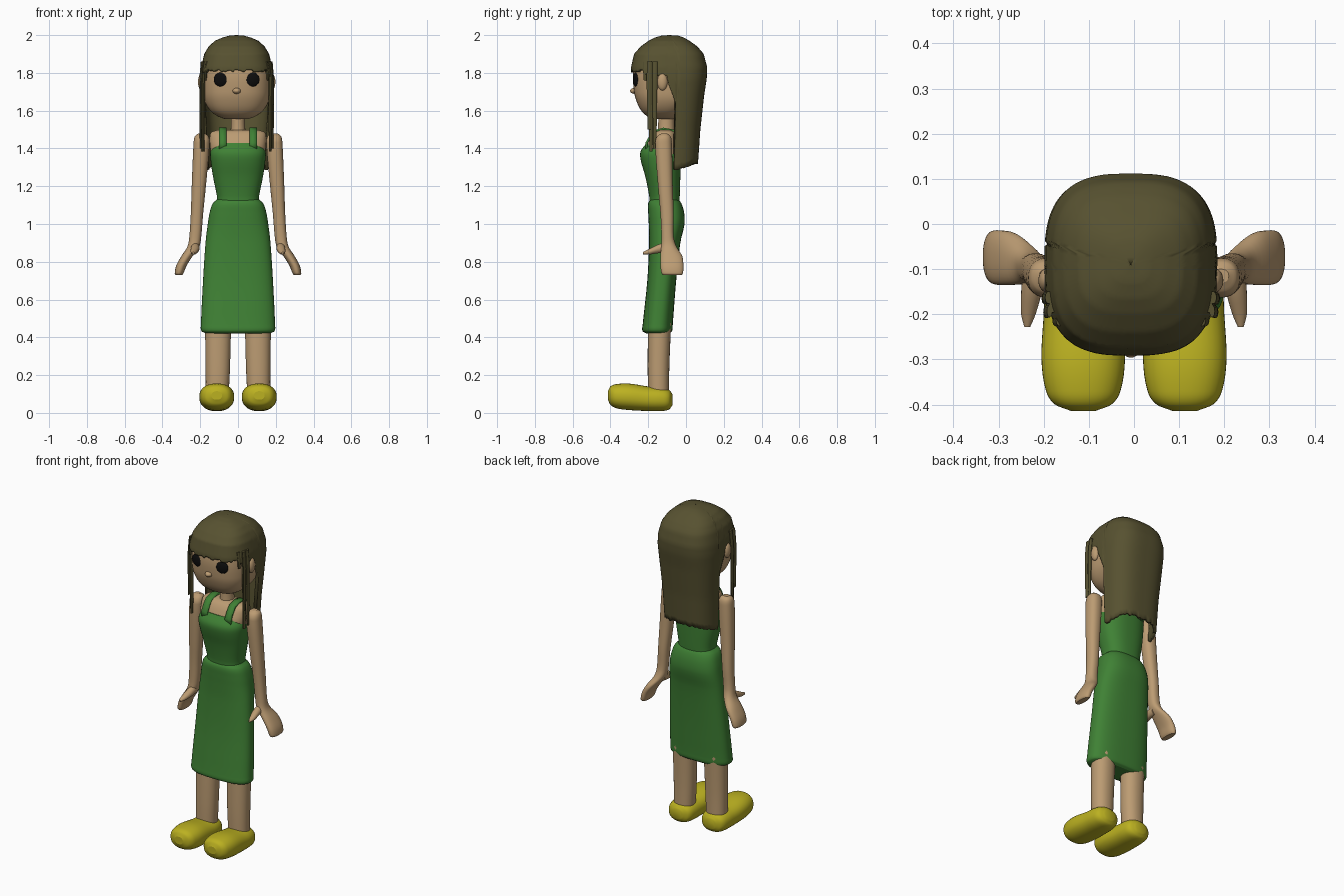
import bpy, math, random

if "Cube" in bpy.data.objects:
    bpy.data.objects.remove(bpy.data.objects["Cube"])
random.seed(4)

def material(name, rgb):
    m = bpy.data.materials.new(name)
    m.diffuse_color = (*rgb, 1)
    m.use_nodes = True
    m.node_tree.nodes["Principled BSDF"].inputs["Base Color"].default_value = m.diffuse_color
    return m

SKIN = material("skin", (.50, .33, .17))
GREEN = material("green_cloth", (.05, .22, .035))
HAIR = material("brown_hair", (.095, .083, .03))
YELLOW = material("yellow_shoe", (.50, .44, .015))
BLACK = material("black_eye", (.004, .004, .004))

def make(name, mat, verts, faces, mirror=False, solid=0, angle=40):
    me = bpy.data.meshes.new(name)
    me.from_pydata(verts, [], faces)
    me.materials.append(mat)
    me.shade_smooth()
    me.set_sharp_from_angle(angle=math.radians(angle))
    ob = bpy.data.objects.new(name, me)
    bpy.context.collection.objects.link(ob)
    if solid:
        s = ob.modifiers.new("thickness", 'SOLIDIFY')
        s.thickness, s.offset = solid, -1
    if mirror:
        ob.modifiers.new("mirror", 'MIRROR')
    return ob

def smooth_rings(rings, sub):
    """Insert Hermite-interpolated rings between the given ones."""
    def slope(i, k):
        a, b = rings[max(i - 1, 0)], rings[min(i + 1, len(rings) - 1)]
        return (b[k] - a[k]) / (b[0] - a[0])
    out = []
    for i in range(len(rings) - 1):
        p, q = rings[i], rings[i + 1]
        d = q[0] - p[0]
        for j in range(sub):
            s = j / sub
            h = (2*s**3 - 3*s*s + 1, s**3 - 2*s*s + s, 3*s*s - 2*s**3, s**3 - s*s)
            out.append([p[0] + d * s] + [h[0]*p[k] + h[1]*d*slope(i, k) + h[2]*q[k]
                       + h[3]*d*slope(i + 1, k) for k in range(1, 5)])
    return out + [list(rings[-1])]

def unit(a, n):
    c, s = math.cos(a), math.sin(a)
    r = (abs(c)**n + abs(s)**n) ** (-1 / n)
    return c * r, s * r

def grid_faces(rows, seg):
    return [(r*seg + i, r*seg + (i+1) % seg, (r+1)*seg + (i+1) % seg, (r+1)*seg + i)
            for r in range(rows - 1) for i in range(seg)]

def loft(name, mat, rings, axis='z', n=2, seg=36, sub=4, mirror=False):
    """Rings are (level, x0, x1, other0, other1) extents along z or y."""
    rings = smooth_rings(rings, sub)
    verts = []
    for t, x0, x1, v0, v1 in rings:
        for i in range(seg):
            c, s = unit(2 * math.pi * i / seg, n)
            x, v = (x0+x1)/2 + c*(x1-x0)/2, (v0+v1)/2 + s*(v1-v0)/2
            verts.append((x, v, t) if axis == 'z' else (x, t, v))
    faces = grid_faces(len(rings), seg)
    faces += [tuple(range(seg)), tuple(range(len(verts) - seg, len(verts)))]
    ob = make(name, mat, verts, faces, mirror)
    import bmesh
    bm = bmesh.new()
    bm.from_mesh(ob.data)
    bmesh.ops.recalc_face_normals(bm, faces=bm.faces)
    bm.to_mesh(ob.data)
    bm.free()
    return ob

def ball(name, mat, loc, size, rot=0):
    bpy.ops.mesh.primitive_uv_sphere_add(segments=24, ring_count=14, location=loc, rotation=(0, 0, rot))
    ob = bpy.context.object
    ob.name, ob.scale = name, size
    ob.data.materials.append(mat)
    ob.data.shade_smooth()

def sym(rows):
    return [(z, -w, w, a, b) for z, w, a, b in rows]

# shoes and legs
loft("shoes", YELLOW, [(-.414, .085, .14, .07, .115), (-.40, .05, .175, .043, .14),
     (-.37, .03, .195, .025, .152), (-.30, .02, .205, .015, .155), (-.20, .025, .20, .01, .14),
     (-.13, .03, .195, .01, .135), (-.09, .045, .18, .018, .122), (-.072, .08, .145, .04, .10)],
     axis='y', n=2.3, mirror=True)
loft("legs", SKIN, [(.08, .05, .17, -.20, -.09), (.25, .042, .172, -.203, -.088),
     (.55, .035, .175, -.20, -.075)], n=2.2, mirror=True)

# skirt, bodice and upper body
loft("skirt", GREEN, sym([(.42, .165, -.21, -.09), (.432, .193, -.23, -.074), (.47, .196, -.229, -.07),
     (.70, .185, -.205, -.052), (.90, .172, -.195, -.03), (1.0, .16, -.197, -.008), (1.06, .15, -.20, -.01),
     (1.11, .133, -.20, -.025), (1.135, .105, -.185, -.045)]), n=2.6, seg=48)
loft("bodice", GREEN, sym([(1.11, .11, -.192, -.035), (1.15, .112, -.195, -.033), (1.25, .132, -.215, -.03),
     (1.34, .145, -.24, -.028), (1.385, .145, -.24, -.028), (1.43, .12, -.208, -.04)]), n=2.5, seg=48)
loft("chest", SKIN, sym([(1.30, .135, -.2, -.035), (1.40, .147, -.212, -.033), (1.45, .15, -.195, -.037),
     (1.485, .142, -.172, -.05), (1.498, .11, -.15, -.07)]), n=2.6, seg=48)
loft("neck", SKIN, sym([(1.46, .042, -.15, -.06), (1.53, .037, -.147, -.063), (1.62, .037, -.147, -.063)]))

# shoulder straps
path = [(-.213, 1.39), (-.215, 1.43), (-.195, 1.465), (-.17, 1.496), (-.12, 1.51),
        (-.065, 1.50), (-.04, 1.465), (-.026, 1.38)]
verts = [(x, y, z) for y, z in path for x in (.06, .10)]
make("straps", GREEN, verts, [(2*i, 2*i+1, 2*i+3, 2*i+2) for i in range(len(path) - 1)],
     mirror=True, solid=.012, angle=60)

# arms with mitten hands, and thumbs
loft("arms", SKIN, [(1.48, .175, .21, -.13, -.10), (1.465, .157, .228, -.152, -.082),
     (1.43, .15, .235, -.163, -.075), (1.2, .17, .245, -.148, -.07), (1.05, .185, .25, -.135, -.065),
     (.93, .195, .258, -.13, -.065), (.88, .205, .268, -.132, -.05), (.83, .24, .30, -.135, -.02),
     (.78, .272, .327, -.135, -.014), (.74, .288, .335, -.13, -.016), (.73, .295, .33, -.122, -.022)],
     n=2.3, mirror=True)
loft("thumbs", SKIN, [(-.09, .205, .245, .85, .91), (-.15, .205, .25, .845, .89),
     (-.20, .218, .25, .838, .865), (-.228, .23, .243, .84, .852)], axis='y', seg=20, mirror=True)

# head and face
HX = -.007
loft("head", SKIN, [(z, HX - w, HX + w, a, b) for z, w, a, b in [
     (1.555, .06, -.17, -.07), (1.57, .10, -.205, -.04), (1.60, .14, -.237, .0), (1.65, .17, -.262, .05),
     (1.70, .18, -.275, .07), (1.80, .18, -.28, .09), (1.88, .163, -.255, .07), (1.95, .10, -.19, .01),
     (1.97, .05, -.14, -.04)]], n=2.6, seg=48)
ball("nose", SKIN, (HX, -.272, 1.705), (.022, .024, .016))
for s in (-1, 1):
    ball("eye", BLACK, (HX + s * .085, -.266, 1.765), (.037, .014, .037), s * .2)
    ball("ear", SKIN, (HX + s * .185, -.125, 1.752), (.02, .027, .045))

# hair cap with fringe and long back, each column ending at its own hairline
profile = [(2.0, .001, -.09, -.088), (1.997, .04, -.13, -.04), (1.987, .075, -.165, -.01), (1.97, .115, -.198, .018),
           (1.94, .148, -.24, .06), (1.90, .172, -.275, .094), (1.83, .188, -.291, .112),
           (1.77, .192, -.293, .11), (1.68, .188, -.28, .096), (1.5, .176, -.28, .076), (1.2, .165, -.28, .055)]

def outline(z):
    for p, q in zip(profile, profile[1:]):
        if z >= q[0]:
            f = (p[0] - z) / (p[0] - q[0])
            return [p[k] + f * (q[k] - p[k]) for k in (1, 2, 3)]

def hairline(y):
    if y > -.04:
        return 1.285 + random.uniform(0, .012) + max(0, y) * .3
    for lo, z0, z1 in ((-.07, 1.69, 1.62), (-.10, 1.76, 1.69), (-.16, 1.80, 1.77)):
        if y > lo:
            return z0 + (z1 - z0) * (y - lo) / .03 if lo > -.16 else 1.785
    return 1.81 + random.uniform(-.008, .008) if y < -.22 else 1.80 + random.uniform(-.012, .015)

SEG, ROWS = 120, 40
dirs = [unit(-2 * math.pi * i / SEG, 2.9) for i in range(SEG)]
ends = [hairline(-.09 + s * .2) for c, s in dirs]
verts = []
for r in range(ROWS):
    for (c, s), end in zip(dirs, ends):
        z = 2 - (2 - end) * (r / (ROWS - 1)) ** 1.8
        w, a, b = outline(z)
        verts.append((HX + c * w, (a + b) / 2 + s * (b - a) / 2, z))
make("hair", HAIR, verts, [f[::-1] for f in grid_faces(ROWS, SEG)][::1], angle=70).data.flip_normals()
hair = bpy.data.objects["hair"]
hair.data.flip_normals()
thick = hair.modifiers.new("thickness", 'SOLIDIFY')
thick.thickness, thick.offset = .018, 1
# make the shell grow inward whichever way the columns wind
top = max(hair.data.polygons, key=lambda p: p.center.z)
thick.offset = -1 if top.normal.z > 0 else 1

# loose side locks hanging in front of the ears
for s in (-1, 1):
    for x, y, low, w in ((.178, -.185, 1.385, .012), (.19, -.165, 1.40, .008),
                         (.165, -.215, 1.76, .009), (.188, -.195, 1.50, .006)):
        cx = HX + s * x
        loft("side_lock", HAIR, [(1.86, cx - w - s*.008, cx + w - s*.008, y - .012, y + .016),
             (1.75, cx - w, cx + w, y - .014, y + .014) if low < 1.7 else
             (1.80, cx - w, cx + w, y - .012, y + .012),
             (low, cx - w * .6, cx + w * .6, y - .009, y + .009)], seg=10, sub=3)
